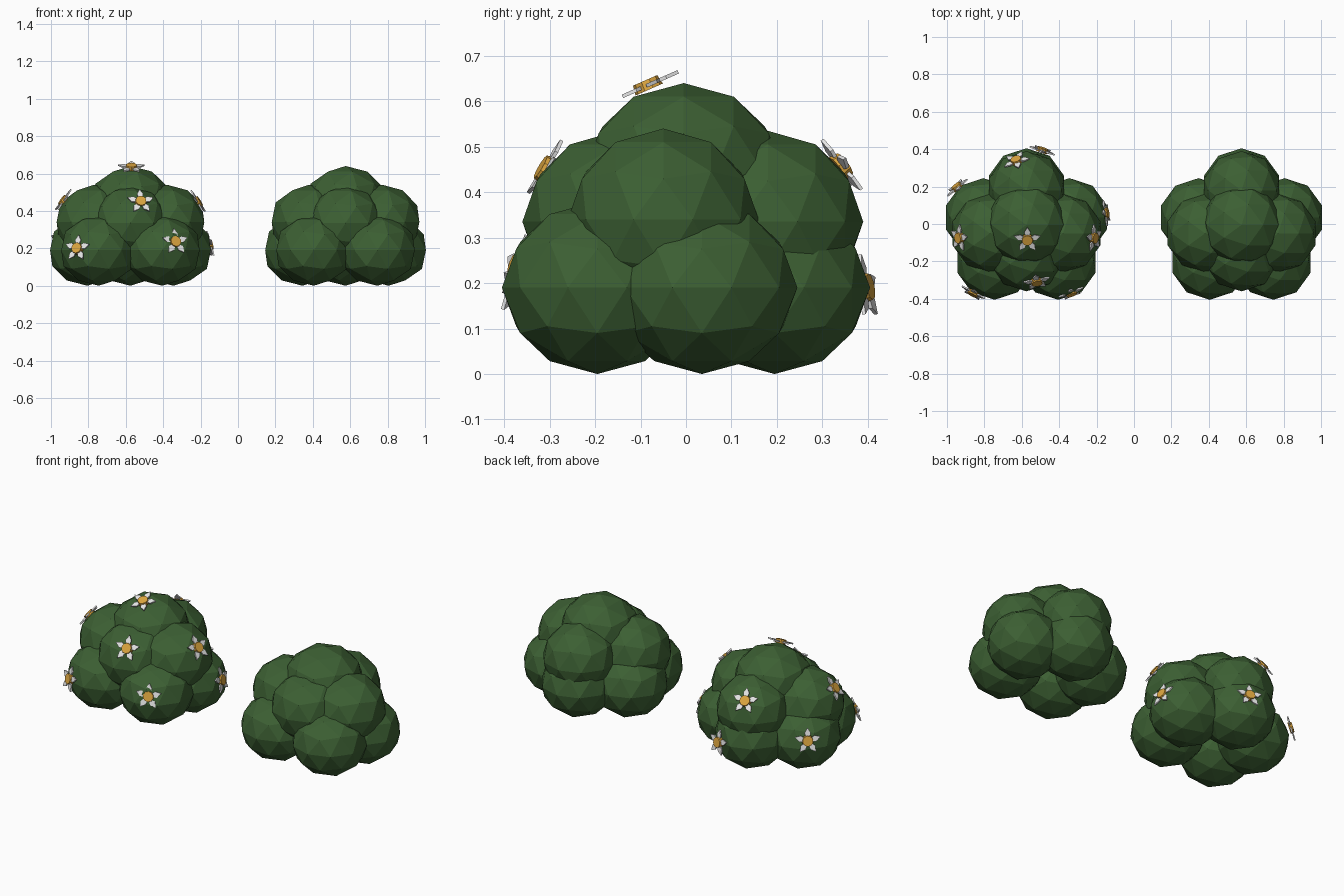
import bpy
import bmesh
from math import cos, sin, pi
from mathutils import Matrix, Vector

cube = bpy.data.objects.get("Cube")
if cube:
    bpy.data.objects.remove(cube)


def make_material(name, color):
    mat = bpy.data.materials.new(name)
    mat.use_nodes = True
    mat.diffuse_color = (*color, 1)
    mat.node_tree.nodes["Principled BSDF"].inputs["Base Color"].default_value = (*color, 1)
    return mat


LEAF = make_material("leaf_green", (0.045, 0.115, 0.033))
PETAL = make_material("petal_white", (0.8, 0.8, 0.8))
POLLEN = make_material("pollen_yellow", (0.72, 0.38, 0.05))


def make_object(name, bm, mats):
    mesh = bpy.data.meshes.new(name)
    bmesh.ops.recalc_face_normals(bm, faces=bm.faces)
    bm.to_mesh(mesh)
    bm.free()
    for mat in mats:
        mesh.materials.append(mat)
    obj = bpy.data.objects.new(name, mesh)
    bpy.context.collection.objects.link(obj)
    return obj


# Foliage lobes: centre, width radius, height radius
LOBES = [
    ((-0.17, -0.195, 0.19), 0.21, 0.19),
    ((0.17, -0.195, 0.19), 0.21, 0.19),
    ((-0.23, 0.035, 0.19), 0.21, 0.19),
    ((0.23, 0.035, 0.19), 0.21, 0.19),
    ((0, 0.195, 0.19), 0.21, 0.19),
    ((0, -0.15, 0.335), 0.21, 0.2),
    ((-0.195, -0.05, 0.34), 0.21, 0.2),
    ((0.195, -0.05, 0.34), 0.21, 0.2),
    ((0, 0.18, 0.335), 0.21, 0.2),
    ((0, -0.005, 0.44), 0.22, 0.2),
]


def make_bush(name, x):
    bm = bmesh.new()
    for centre, wide, high in LOBES:
        matrix = Matrix.Translation(centre) @ Matrix.Diagonal((wide, wide, high, 1))
        bmesh.ops.create_icosphere(bm, subdivisions=2, radius=1, matrix=matrix)
    make_object(name, bm, [LEAF]).location.x = x


def make_flower(name, place, normal):
    bm = bmesh.new()
    # Five pointed petals
    for k in range(5):
        turn = Matrix.Rotation(k * 2 * pi / 5 + pi / 2, 4, "Z")
        outline = [(0.015, -0.008), (0.045, -0.017), (0.074, 0), (0.045, 0.017), (0.015, 0.008)]
        face = bm.faces.new([bm.verts.new(turn @ Vector((x, y, -0.004))) for x, y in outline])
        ext = bmesh.ops.extrude_face_region(bm, geom=[face])
        top = [v for v in ext["geom"] if isinstance(v, bmesh.types.BMVert)]
        bmesh.ops.translate(bm, verts=top, vec=(0, 0, 0.008))
    petals = set(bm.faces)
    # Round centre
    bmesh.ops.create_cone(bm, cap_ends=True, segments=10, radius1=0.033, radius2=0.029,
                          depth=0.022, matrix=Matrix.Translation((0, 0, 0.001)))
    for face in bm.faces:
        face.material_index = 0 if face in petals else 1
    obj = make_object(name, bm, [PETAL, POLLEN])
    obj.location = place
    obj.rotation_mode = "QUATERNION"
    obj.rotation_quaternion = Vector(normal).to_track_quat("Z", "Y")


make_bush("flowering_bush", -0.575)
make_bush("plain_bush", 0.575)

# Flowers: position and facing direction
FLOWERS = [
    ((-0.52, -0.31, 0.45), (0.15, -0.85, 0.5)),
    ((-0.86, -0.37, 0.2), (-0.45, -0.85, 0.25)),
    ((-0.335, -0.37, 0.235), (0.35, -0.9, 0.28)),
    ((-0.57, -0.085, 0.635), (0, -0.4, 0.91)),
    ((-0.935, -0.075, 0.455), (-0.8, -0.12, 0.58)),
    ((-0.213, -0.075, 0.448), (0.82, -0.12, 0.52)),
    ((-0.15, 0.06, 0.22), (0.95, 0.15, 0.22)),
    ((-0.947, 0.198, 0.245), (-0.62, 0.74, 0.25)),
    ((-0.63, 0.34, 0.455), (-0.25, 0.77, 0.57)),
    ((-0.49, 0.395, 0.19), (0.3, 0.92, 0.17)),
]
for n, (place, normal) in enumerate(FLOWERS, 1):
    make_flower(f"flower_{n}", place, normal)
